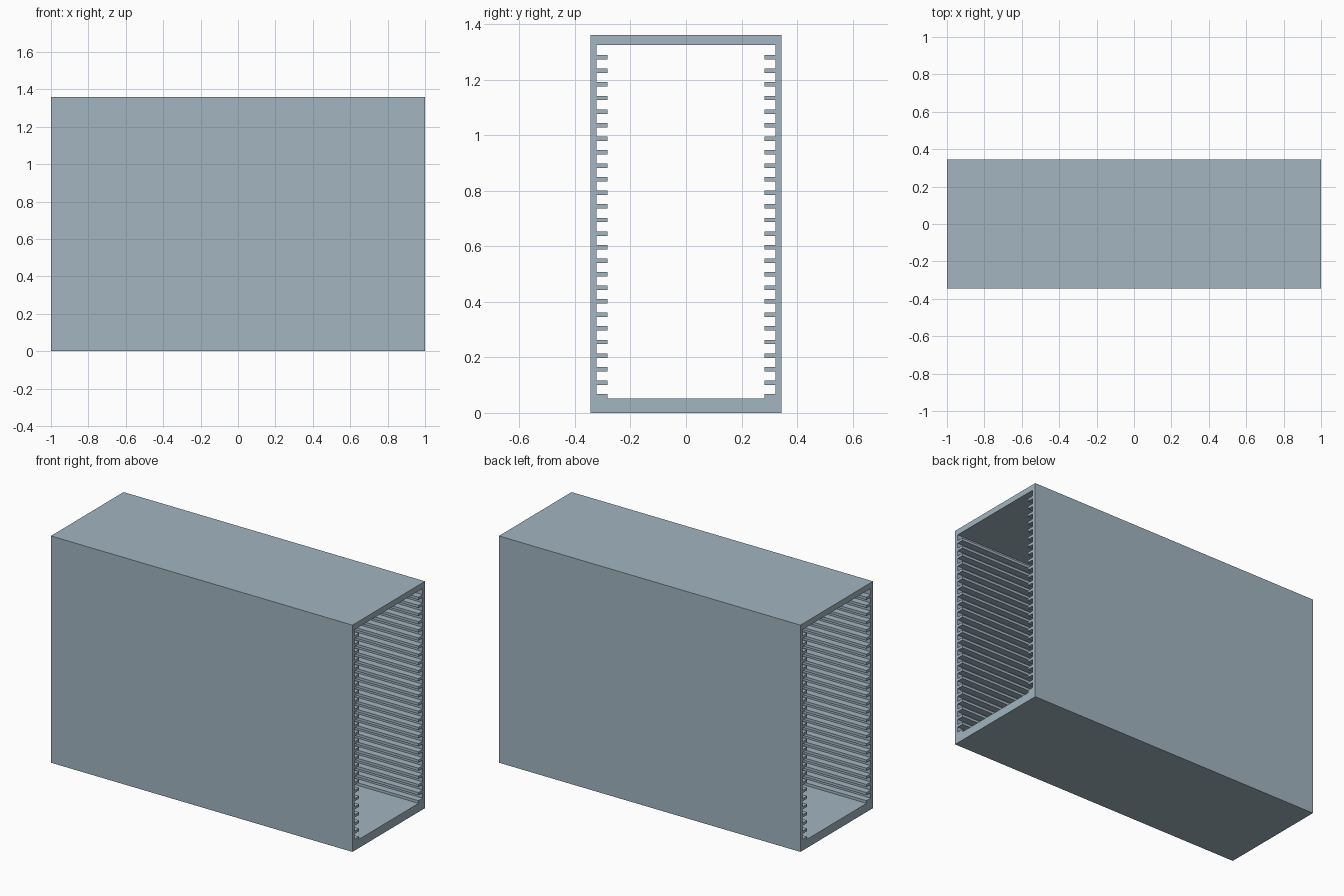
import bpy, bmesh

cube = bpy.data.objects.get("Cube")
if cube:
    bpy.data.objects.remove(cube, do_unlink=True)

# Main dimensions
LENGTH, HEIGHT = 2.0, 1.36
OUTER, INNER, RIB_TIP = 0.344, 0.322, 0.282
FLOOR, CEILING = 0.052, 1.325
RIBS, PITCH, RIB_THICK = 26, 0.0488, 0.016

# Blue-grey plastic
mat = bpy.data.materials.new("blue_grey")
mat.use_nodes = True
colour = (0.36, 0.46, 0.525, 1.0)
mat.diffuse_color = colour
mat.node_tree.nodes["Principled BSDF"].inputs["Base Color"].default_value = colour

# Half cross-section: outer wall, then down the ribbed inner wall
profile = [(0, 0), (OUTER, 0), (OUTER, HEIGHT), (0, HEIGHT), (0, CEILING), (INNER, CEILING)]
for i in reversed(range(RIBS)):
    top = FLOOR + RIB_THICK + i * PITCH
    profile += [(INNER, top), (RIB_TIP, top)]
    if i:
        profile += [(RIB_TIP, top - RIB_THICK), (INNER, top - RIB_THICK)]
profile += [(RIB_TIP, FLOOR), (0, FLOOR)]

# Extrude the half sleeve along its length
bm = bmesh.new()
face = bm.faces.new([bm.verts.new((-LENGTH / 2, y, z)) for y, z in profile])
ext = bmesh.ops.extrude_face_region(bm, geom=[face], use_keep_orig=True)
verts = [g for g in ext["geom"] if isinstance(g, bmesh.types.BMVert)]
bmesh.ops.translate(bm, verts=verts, vec=(LENGTH, 0, 0))
bmesh.ops.recalc_face_normals(bm, faces=bm.faces)

# Open the centre seam so the mirrored halves join cleanly
seam = [f for f in bm.faces if all(abs(v.co.y) < 1e-5 for v in f.verts)]
bmesh.ops.delete(bm, geom=seam, context='FACES')

mesh = bpy.data.meshes.new("slotted_sleeve")
bm.to_mesh(mesh)
bm.free()
mesh.materials.append(mat)
sleeve = bpy.data.objects.new("slotted_sleeve", mesh)
bpy.context.collection.objects.link(sleeve)

mirror = sleeve.modifiers.new("mirror", 'MIRROR')
mirror.use_axis = (False, True, False)
mirror.use_clip = True
